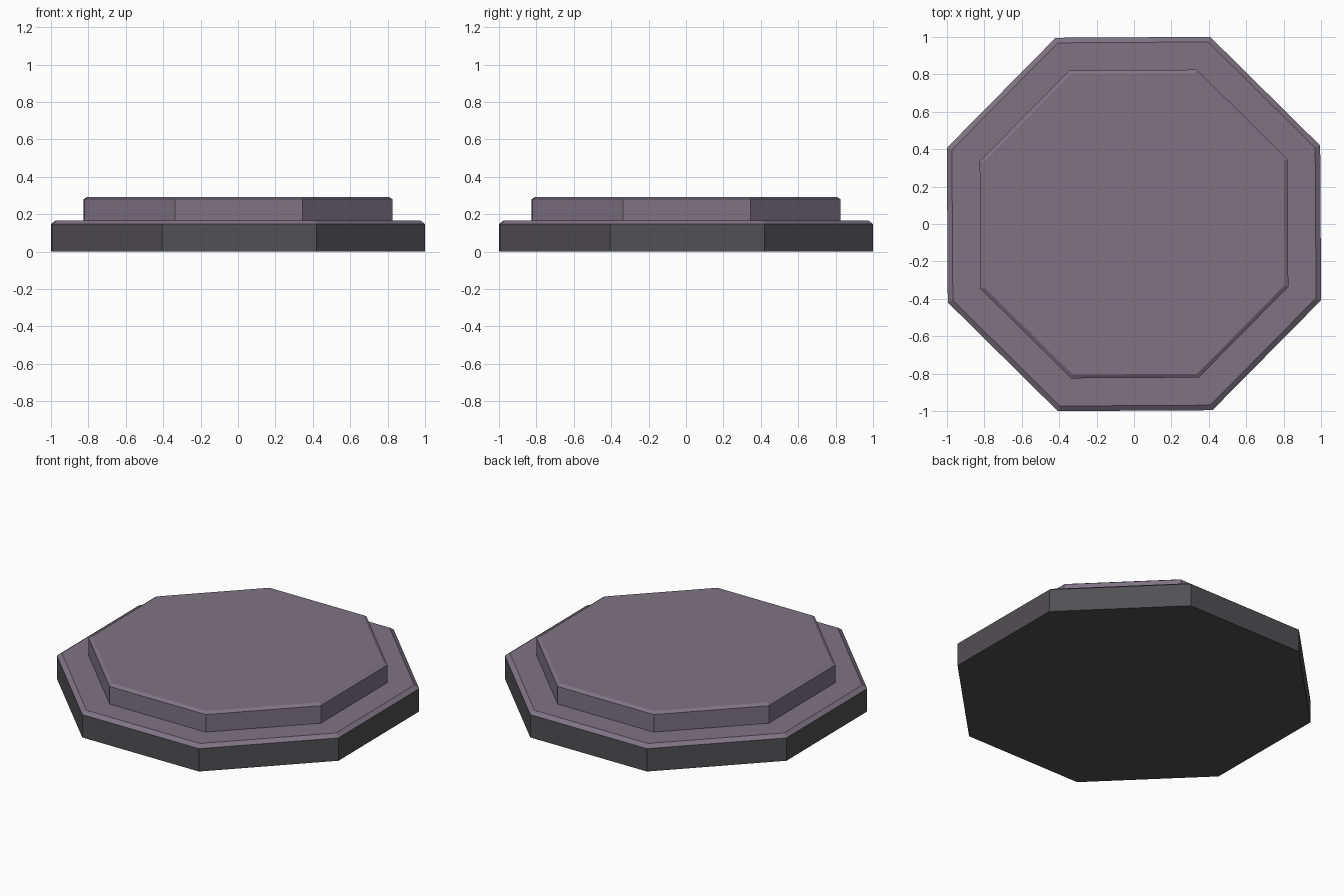
import bpy, math

if "Cube" in bpy.data.objects:
    bpy.data.objects.remove(bpy.data.objects["Cube"])


def material(name, rgb):
    m = bpy.data.materials.new(name)
    m.diffuse_color = (*rgb, 1.0)
    m.use_nodes = True
    m.node_tree.nodes["Principled BSDF"].inputs["Base Color"].default_value = m.diffuse_color
    return m


stone = material("mauve_stone", (0.21, 0.175, 0.225))
dark = material("dark_grey", (0.083, 0.079, 0.086))


def octagon_slab(name, apothem, z0, z1, chamfer, chamfer_h, side_mat):
    """Octagonal slab with a thin chamfered rim around its top."""
    rings = [(apothem, z0), (apothem, z1 - chamfer_h), (apothem - chamfer, z1)]
    verts = []
    for a, z in rings:
        r = a / math.cos(math.pi / 8)
        for i in range(8):
            t = math.pi / 8 + i * math.pi / 4 + 0.006
            verts.append((r * math.cos(t), r * math.sin(t), z))
    faces = [tuple(range(7, -1, -1)), tuple(range(16, 24))]
    for k in range(2):
        for i in range(8):
            j = (i + 1) % 8
            faces.append((8 * k + i, 8 * k + j, 8 * k + 8 + j, 8 * k + 8 + i))
    me = bpy.data.meshes.new(name)
    me.from_pydata(verts, [], faces)
    me.update()
    me.materials.append(stone)
    me.materials.append(side_mat)
    # walls and underside take the side colour, top and chamfer stay stone
    for p in me.polygons:
        p.material_index = 1 if p.normal.z < 0.1 else 0
    ob = bpy.data.objects.new(name, me)
    bpy.context.collection.objects.link(ob)
    return ob


# wide lower step with dark walls
octagon_slab("lower_step", 0.998, 0.0, 0.167, 0.027, 0.02, dark)
# smaller upper step
octagon_slab("upper_step", 0.823, 0.165, 0.293, 0.02, 0.013, stone)
